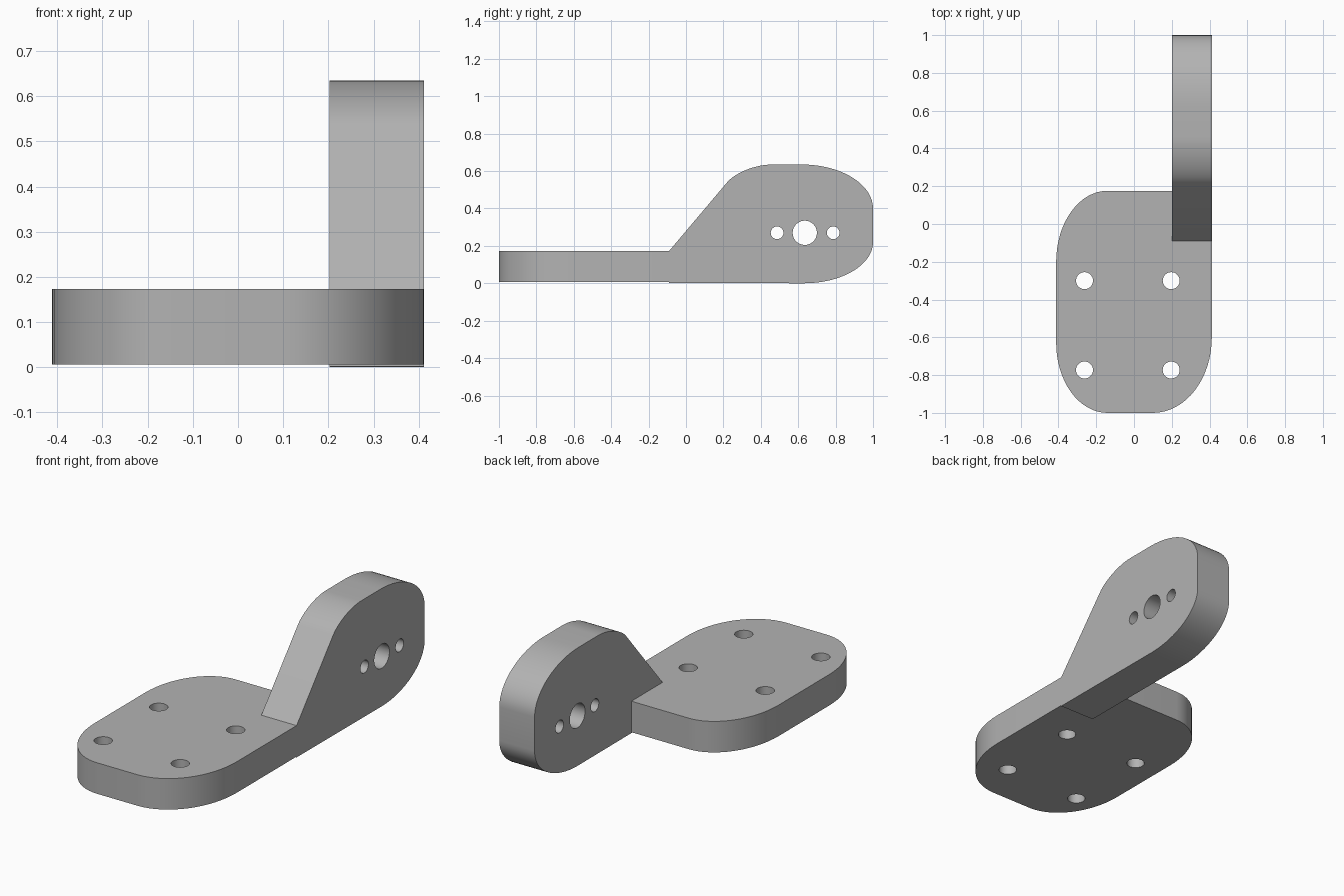
import bpy, bmesh
from math import sin, cos, pi
from mathutils import Matrix, Vector

cube = bpy.data.objects.get("Cube")
if cube:
    bpy.data.objects.remove(cube)

GREY = (0.45, 0.45, 0.45, 1)
mat = bpy.data.materials.new("plain grey")
mat.use_nodes = True
mat.diffuse_color = GREY
mat.node_tree.nodes["Principled BSDF"].inputs["Base Color"].default_value = GREY


def corner(start, tip, end, steps=16):
    """Rounded corner: quarter ellipse from start to end, tangent to both edges at tip."""
    a, c, b = Vector(start), Vector(tip), Vector(end)
    angles = [pi / 2 * i / steps for i in range(steps + 1)]
    return [c + (a - c) * (1 - sin(t)) + (b - c) * (1 - cos(t)) for t in angles]


def circle(x, y, r, n=32):
    return [(x + r * cos(2 * pi * i / n), y + r * sin(2 * pi * i / n)) for i in range(n)]


def plate(name, outline, holes, low, high, turn=Matrix()):
    """Extrude an outline with holes from low to high along its normal."""
    curve = bpy.data.curves.new(name, "CURVE")
    curve.dimensions = "2D"
    curve.fill_mode = "BOTH"
    curve.extrude = (high - low) / 2
    for loop in [outline] + [circle(*h) for h in holes]:
        spline = curve.splines.new("POLY")
        spline.points.add(len(loop) - 1)
        for point, co in zip(spline.points, loop):
            point.co = (co[0], co[1], 0, 1)
        spline.use_cyclic_u = True
    helper = bpy.data.objects.new(name + "_outline", curve)
    bpy.context.collection.objects.link(helper)
    bpy.context.view_layer.update()
    mesh = bpy.data.meshes.new_from_object(
        helper.evaluated_get(bpy.context.evaluated_depsgraph_get()))
    bpy.data.objects.remove(helper)

    bm = bmesh.new()
    bm.from_mesh(mesh)
    bm.transform(turn @ Matrix.Translation((0, 0, (low + high) / 2)))
    bmesh.ops.remove_doubles(bm, verts=bm.verts, dist=0.0005)
    bmesh.ops.recalc_face_normals(bm, faces=bm.faces)
    bm.to_mesh(mesh)
    bm.free()
    mesh.materials.clear()
    mesh.materials.append(mat)
    obj = bpy.data.objects.new(name, mesh)
    bpy.context.collection.objects.link(obj)
    bpy.ops.object.select_all(action="DESELECT")
    obj.select_set(True)
    bpy.context.view_layer.objects.active = obj
    bpy.ops.object.shade_smooth_by_angle(angle=pi / 6)
    return obj


# Flat mounting base, notched where the arm sits
W, INNER, FRONT, BACK, JOIN = 0.412, 0.202, -1, 0.176, -0.09
base = (corner((-W, -0.63), (-W, FRONT), (-0.14, FRONT))
        + corner((0.1, FRONT), (W, FRONT), (W, -0.6))
        + [(W, JOIN), (INNER, JOIN), (INNER, BACK)]
        + corner((-0.14, BACK), (-W, BACK), (-W, -0.2)))
bolts = [(x, y, 0.045) for x in (-0.262, 0.197) for y in (-0.3, -0.773)]
plate("base_plate", base, bolts, 0.006, 0.173)

# Upright arm, drawn in the y-z plane and extruded along x
TOP, END, MID = 0.635, 1, 0.27
arm = ([(JOIN, 0.002), (JOIN, 0.173)]
       + corner((0.22, 0.54), (0.301, TOP), (0.46, TOP))
       + corner((0.62, TOP), (END, TOP), (END, 0.4))
       + corner((END, 0.22), (END, 0), (0.63, 0)))
axle = [(0.487, MID, 0.034), (0.635, MID, 0.065), (0.787, MID, 0.034)]
to_side = Matrix(((0, 0, 1, 0), (1, 0, 0, 0), (0, 1, 0, 0), (0, 0, 0, 1)))
plate("upright_arm", arm, axle, INNER, W, to_side)
